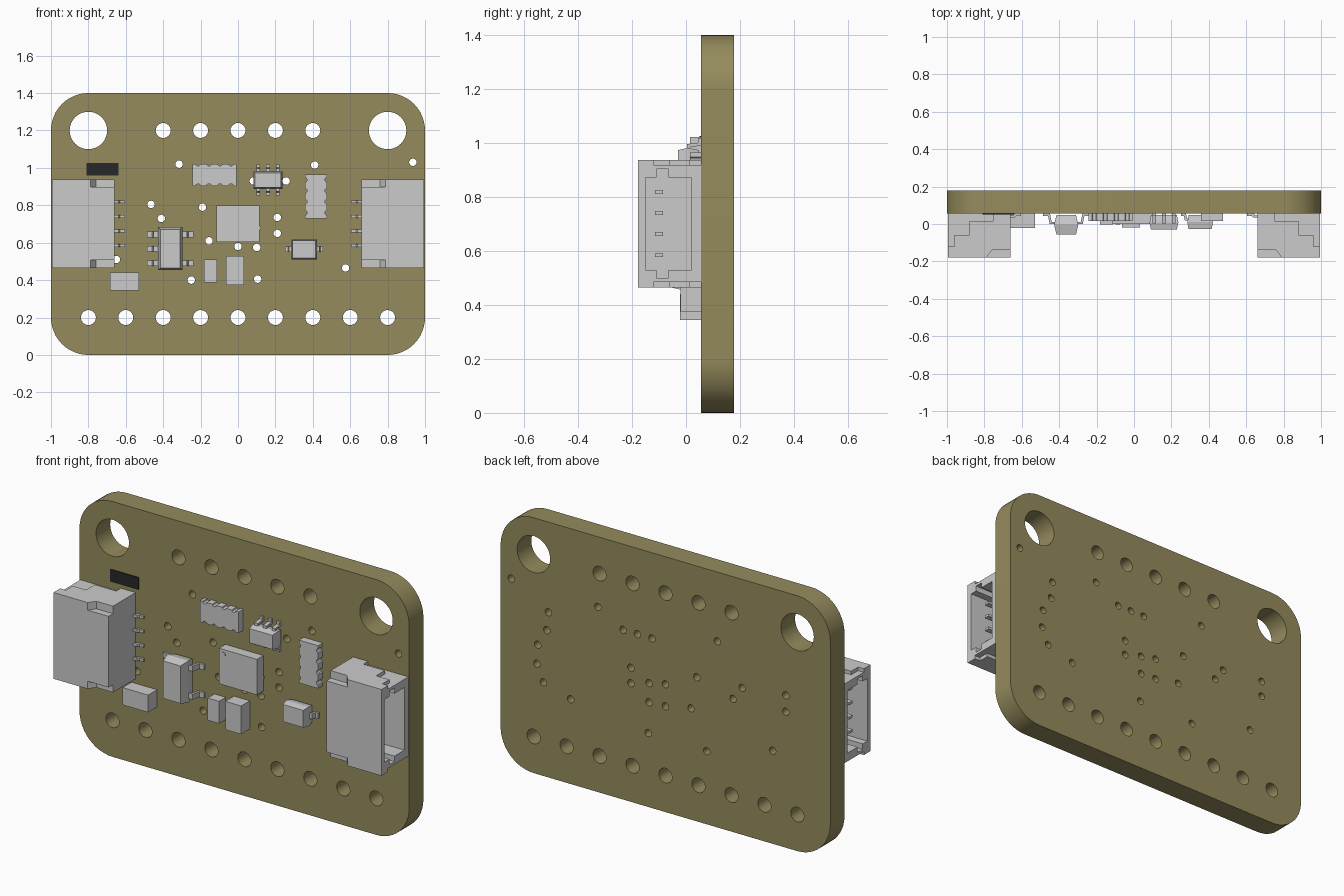
import bpy, bmesh, math

if "Cube" in bpy.data.objects:
    bpy.data.objects.remove(bpy.data.objects["Cube"])

FACE, BACK = 0.055, 0.178      # front and back of the circuit board (y)


def material(name, rgb):
    m = bpy.data.materials.new(name)
    m.diffuse_color = (*rgb, 1)
    m.use_nodes = True
    m.node_tree.nodes["Principled BSDF"].inputs["Base Color"].default_value = m.diffuse_color
    return m


olive = material("olive", (0.30, 0.26, 0.11))
black = material("black", (0.02, 0.02, 0.02))


def loft(name, rings):
    """Closed solid through rings of equal point count."""
    bm = bmesh.new()
    loops = [[bm.verts.new(p) for p in r] for r in rings]
    n = len(loops[0])
    bm.faces.new(loops[0])
    bm.faces.new(loops[-1])
    for a, b in zip(loops, loops[1:]):
        for i in range(n):
            j = (i + 1) % n
            bm.faces.new((a[i], a[j], b[j], b[i]))
    bmesh.ops.recalc_face_normals(bm, faces=bm.faces)
    me = bpy.data.meshes.new(name)
    bm.to_mesh(me)
    bm.free()
    ob = bpy.data.objects.new(name, me)
    bpy.context.collection.objects.link(ob)
    return ob


def prism(name, pts, axis, lo, hi):
    """2D outline extruded along an axis; outline keeps x, y, z order."""
    k = "xyz".index(axis)

    def ring(v):
        return [(*p[:k], v, *p[k:]) for p in pts]
    return loft(name, [ring(lo), ring(hi)])


def rect(a0, a1, b0, b1):
    return [(a0, b0), (a1, b0), (a1, b1), (a0, b1)]


def box(name, x0, x1, z0, z1, y0, y1=FACE):
    return prism(name, rect(x0, x1, z0, z1), "y", y0, y1)


def molded(name, x0, x1, z0, z1, y0, inset=0.012):
    """Moulded package, widest at its middle."""
    y1 = FACE - 0.008
    rings = []
    for y, d in ((y0, inset), ((y0 + y1) / 2, 0), (y1, inset)):
        rings.append([(x, y, z) for x, z in rect(x0 + d, x1 - d, z0 + d, z1 - d)])
    return loft(name, rings)


def lead(name, start, pos, width, reach, mid, side, axis):
    """Gull-wing lead leaving the package along +/-x or +/-z."""
    t, a, b = 0.011, reach * 0.4, reach * 0.55
    prof = [(-0.01, mid - t), (a, mid - t), (b, FACE - t), (reach, FACE - t),
            (reach, FACE), (b - t, FACE), (a - t, mid), (-0.01, mid)]
    lo, hi = pos - width / 2, pos + width / 2
    if axis == "x":
        return prism(name, [(start + side * d, y) for d, y in prof], "z", lo, hi)
    return prism(name, [(y, start + side * d) for d, y in prof], "x", lo, hi)


def cut(ob, cutter):
    m = ob.modifiers.new("cut", "BOOLEAN")
    m.operation, m.solver, m.object = "DIFFERENCE", "EXACT", cutter
    bpy.context.view_layer.objects.active = ob
    bpy.ops.object.modifier_apply(modifier=m.name)
    bpy.data.objects.remove(cutter)


# circuit board: rounded outline with round holes, extruded
def circle(x, z, r, n):
    return [(x + r * math.cos(2 * math.pi * i / n), z + r * math.sin(2 * math.pi * i / n))
            for i in range(n)]


outline = []
for q, (cx, cz) in enumerate(((0.8, 1.2), (-0.8, 1.2), (-0.8, 0.2), (0.8, 0.2))):
    for i in range(13):
        a = math.pi / 2 * (q + i / 12)
        outline.append((cx + 0.2 * math.cos(a), cz + 0.2 * math.sin(a)))
vias = [(-.315, 1.02), (.41, 1.015), (.935, 1.03), (-.465, .805), (-.41, .73), (-.19, .79),
        (.082, .93), (.17, .93), (.257, .93), (.21, .735), (.21, .65), (-.155, .61), (.1, .575),
        (.1, .68), (0, .7), (0, .58), (.575, .465), (-.65, .51), (-.25, .4), (.105, .405),
        (.71, .905), (.72, .805), (.775, .71), (.78, .605), (.74, .513), (-.73, .835), (-.73, .745)]
loops = [outline]
loops += [circle(x, 1.2, 0.1, 40) for x in (-0.8, 0.8)]
loops += [circle(i * 0.2, 1.2, 0.04, 24) for i in range(-2, 3)]
loops += [circle(i * 0.2, 0.2, 0.04, 24) for i in range(-4, 5)]
loops += [circle(x, z, 0.02, 16) for x, z in vias]
cu = bpy.data.curves.new("circuit_board", "CURVE")
cu.dimensions, cu.fill_mode, cu.extrude = "2D", "BOTH", (BACK - FACE) / 2
for pts in loops:
    sp = cu.splines.new("POLY")
    sp.points.add(len(pts) - 1)
    for p, (x, z) in zip(sp.points, pts):
        p.co = (x, z, 0, 1)
    sp.use_cyclic_u = True
board = bpy.data.objects.new("circuit_board", cu)
bpy.context.collection.objects.link(board)
board.rotation_euler.x = math.pi / 2
board.location.y = (FACE + BACK) / 2
bpy.context.view_layer.objects.active = board
board.select_set(True)
bpy.ops.object.convert(target="MESH")
board = bpy.context.view_layer.objects.active
bm = bmesh.new()
bm.from_mesh(board.data)
bmesh.ops.remove_doubles(bm, verts=bm.verts, dist=1e-5)
bmesh.ops.recalc_face_normals(bm, faces=bm.faces)
bm.to_mesh(board.data)
bm.free()
board.data.materials.clear()
board.data.materials.append(olive)
bpy.ops.object.shade_smooth_by_angle(angle=math.radians(35))

# two side-entry connectors, mirrored left and right
ZC = 0.7015
for s, side in ((1, "right"), (-1, "left")):
    def sx(pts):
        return [(s * x, y) for x, y in pts]
    shell = prism(side + "_connector", sx(rect(0.66, 0.995, -0.178, FACE)), "z", ZC - .2365, ZC + .2365)
    # socket with a key slot at each end
    socket = [(-.15, .53), (-.11, .53), (-.11, .5), (-.065, .5), (-.065, .53), (.02, .53)]
    socket += [(y, 2 * ZC - z) for y, z in reversed(socket)]
    cut(shell, prism("socket_cutter", socket, "x", s * 0.73, s * 1.05))
    # corner notches and stepped end recesses
    notch = [(.797, -.19), (.76, -.14), (.64, -.14), (.64, -.19)]
    steps = [(1.02, -.12), (.96, -.12), (.96, -.06), (.88, -.06), (.88, .015), (.75, .015),
             (.75, .07), (1.02, .07)]
    for e in (-1, 1):
        cut(shell, prism("notch_cutter", sx(notch), "z", ZC + e * .195, ZC + e * .26))
        cut(shell, prism("step_cutter", sx(steps), "z", ZC + e * .217, ZC + e * .26))
    # contacts and solder tails
    for i in range(4):
        z = ZC + (i - 1.5) * 0.078
        prism(side + "_contact", rect(-.115, -.085, z - .007, z + .007), "x", s * 0.72, s * 0.93)
        lead(side + "_solder_tail", s * 0.66, z, 0.015, 0.055, 0.045, -s, "x")

# black marker patch
box("marker_patch", -.81, -.64, .96, 1.027, .05).data.materials.append(black)


# resistor arrays with scalloped long edges
def scalloped(length, width):
    half = []
    for i in range(4):
        c = (i - 1.5) * length / 4
        half += [(c - .012 * math.cos(a), width / 2 - .011 * math.sin(a))
                 for a in (k * math.pi / 5 for k in range(6))]
    half = [(-length / 2, width / 2)] + half + [(length / 2, width / 2)]
    return half + [(-u, -v) for u, v in half]


arr = scalloped(0.235, 0.117)
prism("resistor_array_top", [(u - .125, v + .963) for u, v in arr], "y", .015, FACE)
prism("resistor_array_right", [(v + .417, u + .848) for u, v in arr], "y", .015, FACE)

# central sensor chip with pin-one dot
box("sensor_chip", -.115, .115, .605, .8, 0)
prism("pin_one_dot", circle(-.088, .773, .012, 16), "y", -.002, .01)

# capacitors
box("small_capacitor", -.182, -.113, .388, .51, -.003)
box("center_capacitor", -.063, .033, .375, .53, -.02)
box("left_capacitor", -.685, -.53, .345, .44, -.022)

# five-lead regulator
molded("regulator", -.427, -.298, .453, .683, -.055)
for z in (.49, .567, .644):
    lead("regulator_lead", -.427, z, .03, .06, .01, -1, "x")
    if z != .567:
        lead("regulator_lead", -.298, z, .03, .06, .01, 1, "x")

# six-lead transistor pair
molded("transistor_pair", .083, .237, .888, .982, -.03, .008)
for x in (.108, .16, .212):
    lead("transistor_lead", x and .982, x, .02, .035, .015, 1, "z")
    lead("transistor_lead", .888, x, .02, .035, .015, -1, "z")

# two-lead diode
molded("diode", .285, .422, .51, .618, -.028, .007)
lead("diode_lead", .285, .564, .03, .033, .03, -1, "x")
lead("diode_lead", .422, .564, .03, .033, .03, 1, "x")
